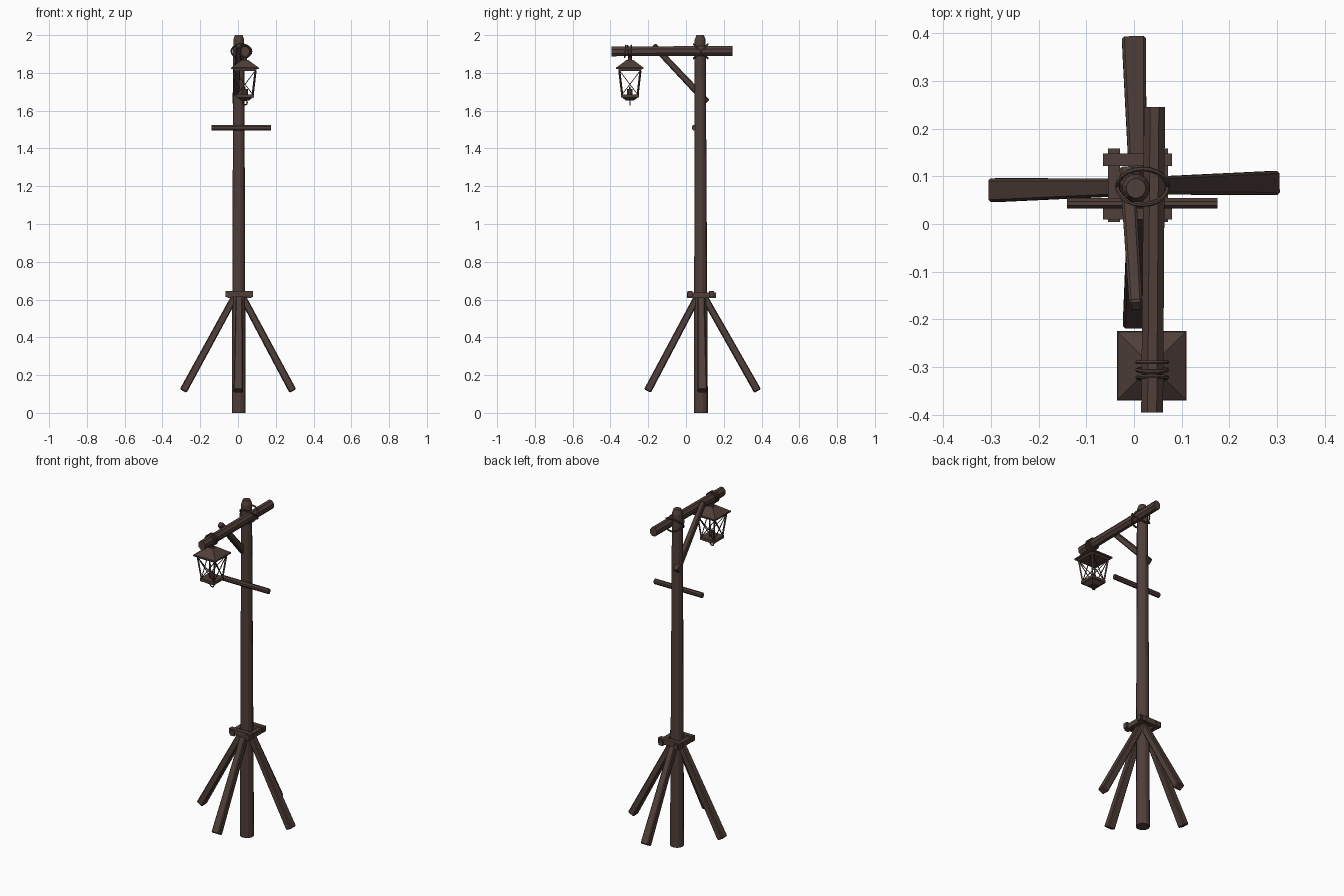
import bpy, bmesh, math
from mathutils import Vector, Matrix

if "Cube" in bpy.data.objects:
    bpy.data.objects.remove(bpy.data.objects["Cube"])

wood = bpy.data.materials.new("dark_brown")
wood.diffuse_color = (0.080, 0.049, 0.041, 1)
wood.use_nodes = True
wood.node_tree.nodes["Principled BSDF"].inputs["Base Color"].default_value = wood.diffuse_color


def strut(name, a, b, s0, s1, sides=4, bevel=0.0):
    """Tapered bar from a to b; s0, s1 = half (width, height) at each end."""
    a, b = Vector(a), Vector(b)
    d = b - a
    bm = bmesh.new()
    rad = 1 / math.cos(math.pi / sides)
    q = d.to_track_quat('Z', 'Y')
    rings = []
    for p, s in ((a, s0), (b, s1)):
        ring = []
        for i in range(sides):
            t = 2 * math.pi * (i + 0.5) / sides
            off = Vector((math.cos(t) * rad * s[0], math.sin(t) * rad * s[1], 0))
            ring.append(bm.verts.new(p + q @ off))
        rings.append(ring)
    lo, hi = rings
    bm.faces.new(lo[::-1])
    bm.faces.new(hi)
    for i in range(sides):
        j = (i + 1) % sides
        bm.faces.new((lo[i], lo[j], hi[j], hi[i]))
    if bevel:
        bmesh.ops.bevel(bm, geom=bm.edges[:], offset=bevel, segments=1,
                        affect='EDGES', profile=0.5)
    bmesh.ops.recalc_face_normals(bm, faces=bm.faces[:])
    me = bpy.data.meshes.new(name)
    bm.to_mesh(me)
    bm.free()
    me.materials.append(wood)
    ob = bpy.data.objects.new(name, me)
    bpy.context.collection.objects.link(ob)
    return ob


def loop(name, loc, rot, major, minor, segs=16, sides=6):
    bpy.ops.mesh.primitive_torus_add(location=loc, rotation=rot, major_radius=major,
                                     minor_radius=minor, major_segments=segs,
                                     minor_segments=sides)
    ob = bpy.context.object
    ob.name = name
    ob.data.materials.append(wood)


# Main post with chamfered top
PX, PY = 0.004, 0.077
strut("post", (PX, PY + 0.002, 0), (PX, PY - 0.002, 1.975), (0.037, 0.037), (0.029, 0.029), 12)
strut("post_top", (PX, PY - 0.002, 1.975), (PX, PY - 0.002, 2.0), (0.029, 0.029), (0.02, 0.02), 12)

# Four splayed legs
for n, end, top in (("left_leg", (-0.29, 0.071), (-0.012, 0.077)),
                    ("right_leg", (0.29, 0.086), (0.018, 0.08)),
                    ("front_leg", (0.002, -0.204), (0.006, 0.066)),
                    ("back_leg", (0.0, 0.379), (0.008, 0.09))):
    strut(n, (*end, 0.116), (*top, 0.625), (0.025, 0.02), (0.018, 0.018), 4, 0.005)

# Collar of four overlapping boards
for y in (0.022, 0.135):
    strut("collar_cross_board", (-0.065, y, 0.629), (0.08, y, 0.629), (0.013, 0.016), (0.013, 0.016))
for x in (-0.042, 0.058):
    strut("collar_side_board", (x, 0.004, 0.622), (x, 0.158, 0.622), (0.013, 0.015), (0.013, 0.015))

# Top beam, brace and small crossbar
BX, BZ = 0.04, 1.914
strut("beam", (BX - 0.002, -0.395, BZ), (BX + 0.003, 0.245, BZ + 0.002),
      (0.023, 0.026), (0.022, 0.026), 8)
strut("brace", (-0.014, 0.111, 1.645), (0.004, -0.172, 1.945), (0.016, 0.018), (0.014, 0.015), 4, 0.005)
strut("crossbar", (-0.14, 0.043, 1.51), (0.175, 0.043, 1.51), (0.011, 0.015), (0.011, 0.015), 8)

# Rope lashings: crossed at the post, wrapped at the lantern
for s in (-1, 1):
    loop("post_lashing", (0.018, 0.078, BZ), (s * math.pi / 4, 0, 0), 0.053, 0.005, 20)
for y, tilt in ((-0.29, 0.0), (-0.306, 0.12), (-0.322, -0.1)):
    loop("lantern_lashing", (0.038, y, BZ), (math.pi / 2 + tilt, 0, 0), 0.031, 0.0045)

# Lantern
LX, LY = 0.037, -0.297


def tier(name, z0, z1, h0, h1, sides=4):
    strut(name, (LX, LY, z0), (LX, LY, z1), (h0, h0), (h1, h1), sides)


tier("lantern_roof_rim", 1.821, 1.829, 0.073, 0.073)
tier("lantern_roof", 1.829, 1.868, 0.071, 0.018)
tier("lantern_roof_cap", 1.868, 1.892, 0.012, 0.008, 8)
tier("lantern_top_frame", 1.811, 1.821, 0.059, 0.061)
tier("lantern_base", 1.670, 1.686, 0.047, 0.047)
tier("lantern_underside", 1.653, 1.670, 0.020, 0.042)
tier("candle_holder", 1.686, 1.716, 0.015, 0.015, 8)
tier("candle_wick", 1.716, 1.728, 0.004, 0.003, 6)
loop("lantern_bottom_ring", (LX, LY, 1.643), (math.pi / 2, 0, 0), 0.012, 0.0035, 12)

# Lantern corner posts and crossed wires on each side
for k in range(4):
    rot = Matrix.Rotation(k * math.pi / 2, 3, 'Z')
    c = Vector((LX, LY, 0))
    pt = lambda x, y, z: c + rot @ Vector((x, y, z))
    strut("lantern_corner", pt(0.041, 0.041, 1.684), pt(0.056, 0.056, 1.813),
          (0.004, 0.004), (0.004, 0.004))
    for s in (-1, 1):
        strut("lantern_wire", pt(s * 0.041, 0.041, 1.686), pt(-s * 0.056, 0.056, 1.813),
              (0.0018, 0.0018), (0.0018, 0.0018))
